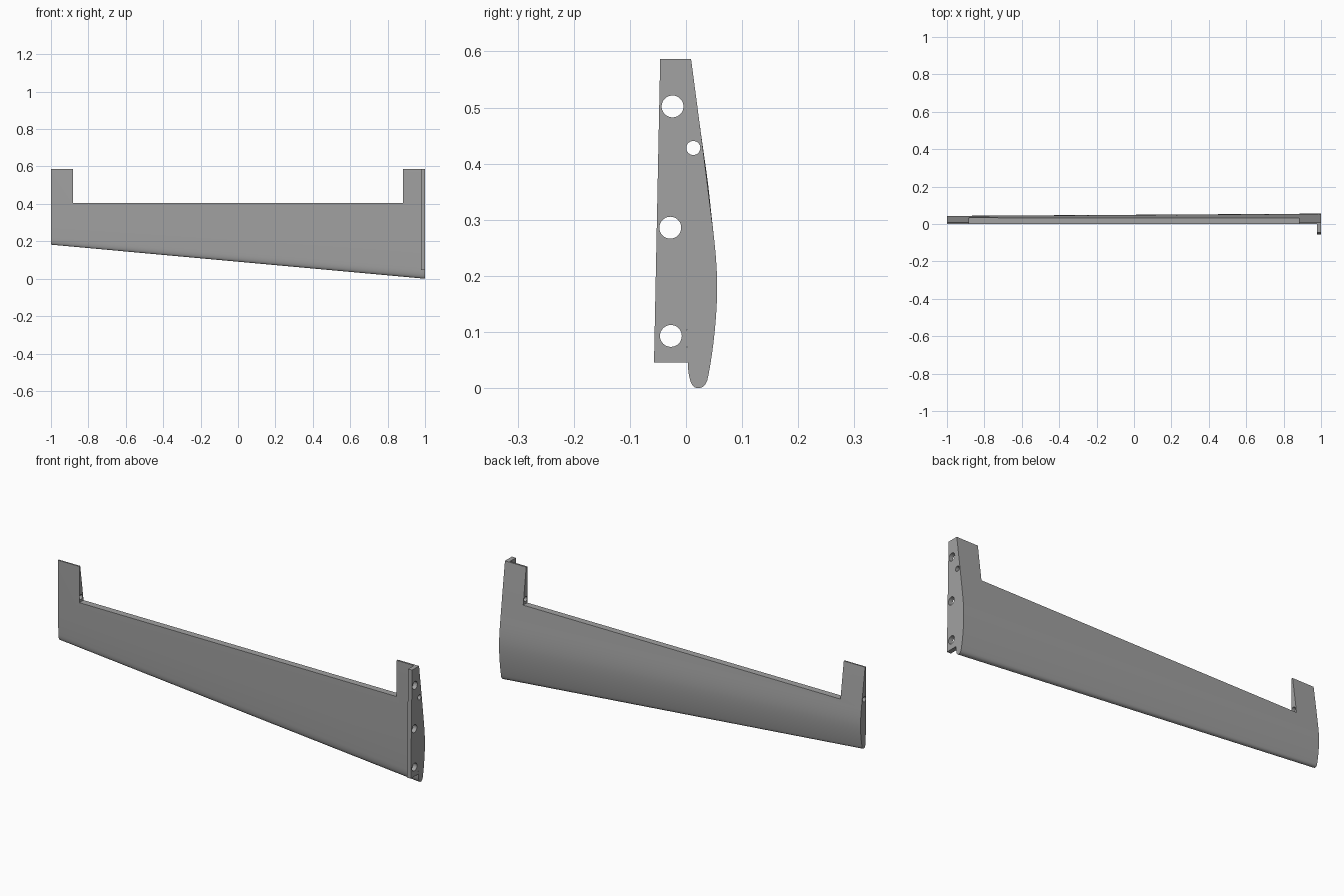
import bpy, bmesh, math
from mathutils import Vector, Matrix
from mathutils.geometry import interpolate_bezier

cube = bpy.data.objects.get("Cube")
if cube:
    bpy.data.objects.remove(cube, do_unlink=True)

TOP = 0.587

metal = bpy.data.materials.new("grey metal")
metal.use_nodes = True
grey = (0.36, 0.36, 0.36, 1)
metal.diffuse_color = grey
metal.node_tree.nodes["Principled BSDF"].inputs["Base Color"].default_value = grey


def make_object(name, bm):
    bmesh.ops.recalc_face_normals(bm, faces=bm.faces)
    mesh = bpy.data.meshes.new(name)
    bm.to_mesh(mesh)
    bm.free()
    mesh.materials.append(metal)
    obj = bpy.data.objects.new(name, mesh)
    bpy.context.collection.objects.link(obj)
    return obj


def loft(name, x_start, start, x_end, end):
    """Solid between two (y, z) outlines with equal point counts."""
    bm = bmesh.new()
    a = [bm.verts.new((x_start, y, z)) for y, z in start]
    b = [bm.verts.new((x_end, y, z)) for y, z in end]
    n = len(a)
    for i in range(n):
        j = (i + 1) % n
        bm.faces.new((a[i], a[j], b[j], b[i]))
    bm.faces.new(a)
    bm.faces.new(b)
    return make_object(name, bm)


def box(name, x0, x1, y0, y1, z0, z1):
    outline = [(y0, z0), (y1, z0), (y1, z1), (y0, z1)]
    return loft(name, x0, outline, x1, outline)


def rod(name, x0, x1, y, z, radius):
    angles = [2 * math.pi * i / 32 for i in range(32)]
    outline = [(y + radius * math.cos(t), z + radius * math.sin(t)) for t in angles]
    return loft(name, x0, outline, x1, outline)


def cut(obj, cutter):
    cutter.hide_render = True
    mod = obj.modifiers.new("cut", "BOOLEAN")
    mod.operation = "DIFFERENCE"
    mod.solver = "EXACT"
    mod.object = cutter
    bpy.context.view_layer.objects.active = obj
    bpy.ops.object.modifier_apply(modifier=mod.name)
    bpy.data.objects.remove(cutter, do_unlink=True)


# Wing section: curved back, round nose, flat front
curves = [
    [(0.046, 0.30), (0.0512, 0.26), (0.0555, 0.22), (0.0555, 0.18)],
    [(0.0555, 0.18), (0.0555, 0.12), (0.046, 0.05), (0.038, 0.014)],
    [(0.038, 0.014), (0.034, 0.003), (0.028, 0), (0.021, 0)],
    [(0.021, 0), (0.010, 0), (0.004, 0.015), (0.003, 0.048)],
]
root = [(0.009, TOP), (0.030, 0.428)]
for curve in curves:
    points = interpolate_bezier(*[Vector((y, z, 0)) for y, z in curve], 12)
    root += [(p.x, p.y) for p in points[:-1]]
root += [(0.003, 0.048), (0, 0.15), (0, TOP)]
tip = [(y * 0.78, TOP - (TOP - z) * 0.69) for y, z in root]

wing = loft("wing_panel", -1, tip, 1, root)
cut(wing, box("notch_cutter", -0.882, 0.882, -0.2, 0.2, 0.405, 0.8))
cut(wing, rod("pivot_cutter", -1.1, 1.1, 0.013, 0.428, 0.0125))

# Mounting flange at the wide end
outline = [(-0.057, 0.046), (0.003, 0.046), (0, 0.15), (0, TOP), (-0.046, TOP)]
flange = loft("mounting_flange", 0.978, outline, 1, outline)
for y, z in [(-0.024, 0.502), (-0.028, 0.286), (-0.027, 0.093)]:
    cut(flange, rod("bolt_cutter", 0.9, 1.1, y, z, 0.0195))

for obj in (wing, flange):
    bpy.ops.object.select_all(action="DESELECT")
    obj.select_set(True)
    bpy.context.view_layer.objects.active = obj
    bpy.ops.object.shade_smooth_by_angle(angle=math.radians(30))
